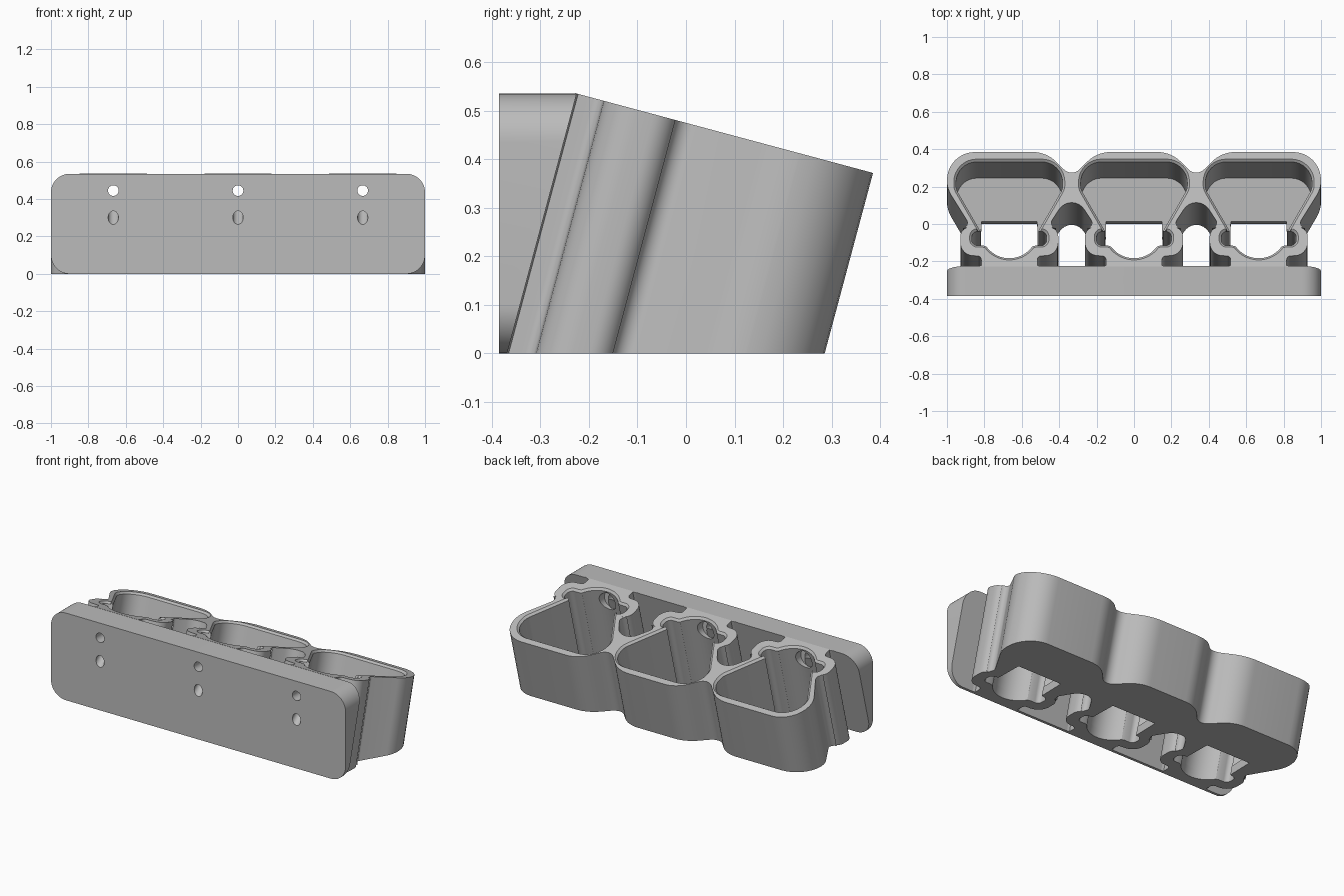
import bpy, bmesh, math
from mathutils import Vector, Matrix

if "Cube" in bpy.data.objects:
    bpy.data.objects.remove(bpy.data.objects["Cube"])

TILT = math.radians(15)
C, S, T = math.cos(TILT), math.sin(TILT), math.tan(TILT)
Y0, H = -0.225, 0.535            # top edge where holder meets plate
PITCH = 2 / 3
CELLS = (-PITCH, 0, PITCH)

grey = bpy.data.materials.new("Grey plastic")
grey.use_nodes = True
grey.diffuse_color = (0.5, 0.5, 0.5, 1)
grey.node_tree.nodes["Principled BSDF"].inputs["Base Color"].default_value = (0.5, 0.5, 0.5, 1)


def rounded(corners, steps=8):
    """Polygon of (x, y, radius) corners with filleted corners."""
    out = []
    n = len(corners)
    for i, (x, y, r) in enumerate(corners):
        p = Vector((x, y))
        if r == 0:
            out.append(p)
            continue
        a = (Vector(corners[i - 1][:2]) - p).normalized()
        b = (Vector(corners[(i + 1) % n][:2]) - p).normalized()
        half = a.angle(b) / 2
        centre = p + (a + b).normalized() * (r / math.sin(half))
        start = p + a * (r / math.tan(half)) - centre
        end = p + b * (r / math.tan(half)) - centre
        turn = math.atan2(start.x * end.y - start.y * end.x, start.dot(end))
        for k in range(steps + 1):
            t = turn * k / steps
            out.append(centre + Matrix.Rotation(t, 2) @ start)
    return out


def offset(pts, d):
    """Grow (d > 0) or shrink a polygon along its corner normals."""
    n = len(pts)
    area = sum(pts[i - 1].x * pts[i].y - pts[i].x * pts[i - 1].y for i in range(n))
    sign = 1 if area > 0 else -1
    out = []
    for i in range(n):
        t = pts[(i + 1) % n] - pts[i - 1]
        out.append(pts[i] + Vector((t.y, -t.x)).normalized() * d * sign)
    return out


def at_top(pts, x, u=0):
    """Plan outline placed on the tilted top plane, raised by u along the axis."""
    return [Vector((p.x + x, p.y + u * S, H - (p.y - Y0) * T + u * C)) for p in pts]


def at_level(pts, x, z):
    """Plan outline slid down the tilted axis to a horizontal level."""
    return [Vector((p.x + x, p.y + (z - H + (p.y - Y0) * T) * T, z)) for p in pts]


def loft(name, stacks):
    bm = bmesh.new()
    for rings in stacks:
        vs = [[bm.verts.new(p) for p in ring] for ring in rings]
        n = len(vs[0])
        bm.faces.new(vs[0])
        bm.faces.new(vs[-1])
        for lo, hi in zip(vs, vs[1:]):
            for i in range(n):
                bm.faces.new((lo[i - 1], lo[i], hi[i], hi[i - 1]))
    bmesh.ops.recalc_face_normals(bm, faces=bm.faces)
    me = bpy.data.meshes.new(name)
    bm.to_mesh(me)
    bm.free()
    me.materials.append(grey)
    ob = bpy.data.objects.new(name, me)
    bpy.context.collection.objects.link(ob)
    return ob


def drill(name, z, y, length, radius, pitch=0):
    """One round cutter per cell, starting at (y, z) and rising by pitch."""
    d = Vector((0, math.cos(pitch), math.sin(pitch)))
    up = Vector((0, -d.z, d.y))
    stacks = []
    for x in CELLS:
        ring = [Vector((x, y, z)) + radius * (Vector((math.cos(a), 0, 0)) + up * math.sin(a))
                for a in (math.tau * k / 32 for k in range(32))]
        stacks.append([ring, [p + d * length for p in ring]])
    return loft(name, stacks)


def cut(target, cutter):
    cutter.hide_render = True
    bpy.context.view_layer.objects.active = target
    mod = target.modifiers.new("cut", 'BOOLEAN')
    mod.operation = 'DIFFERENCE'
    mod.solver = 'EXACT'
    mod.object = cutter
    bpy.ops.object.modifier_apply(modifier=mod.name)


# Wedge-shaped mounting plate with rounded corners
face = rounded([(-1, 0, .1), (1, 0, .1), (1, H, .1), (-1, H, .1)], 12)
plate = loft("mounting_plate", [[
    [Vector((p.x, -0.385, p.y)) for p in face],
    [Vector((p.x, Y0 + (p.y - H) * T, p.y)) for p in face]]])

# Row of three tilted cups: neck side first, then the scalloped back
neck = [(.18, -.228, 0), (.15, -.222, 0), (.15, -.172, .02), (.262, -.165, .07),
        (.262, -.025, .05), (.205, -.015, .03)]
outline = []
for cx in CELLS:
    outline += [(cx - x, y, r) for x, y, r in reversed(neck)]
    outline += [(cx + x, y, r) for x, y, r in neck]
    if cx < PITCH:
        outline.append((cx + PITCH / 2, .18, .08))
outline += [(1, .19, .15), (1, .385, .15)]
for vx in (PITCH / 2, -PITCH / 2):
    outline += [(vx + .135, .385, .18), (vx, .25, .06), (vx - .135, .385, .18)]
outline += [(-1, .385, .15), (-1, .19, .15)]
outer = rounded(outline)
holder = loft("cup_row", [[at_level(outer, 0, 0), at_top(outer, 0)]])

# Pocket outline: round nose, two side grooves, wide rounded back
nose = [(.152 * math.sin(a), -.028 - .152 * math.cos(a), 0)
        for a in (math.radians(6 * k) for k in range(10))]
groove = [(.14, -.112, 0), (.2, -.112, .03), (.2, -.04, .03), (.155, -.035, 0)]
back = [(.285, .19, .08), (.285, .335, .11)]


def mirrored(half):
    return rounded(half + [(-x, y, r) for x, y, r in reversed(half) if x > 0])


pocket = mirrored(nose + groove + back)
wide = offset(pocket, .012)
pockets = loft("pocket_cutter", [
    [at_level(pocket, x, .05), at_top(pocket, x, -.012), at_top(wide, x), at_top(wide, x, .05)]
    for x in CELLS])

# Opening through the floor
slot = offset(mirrored(nose + groove + [(.15, .12, 0)]), -.002)
slots = loft("floor_cutter", [[at_level(slot, x, -.1), at_level(slot, x, .06)] for x in CELLS])

# Screw holes, head recesses and slanted lower holes
screws = drill("screw_cutter", .445, -.5, .5, .0285)
heads = drill("head_cutter", .445, -.24, .2, .055)
angle = math.radians(40)
lower = drill("lower_cutter", .3 - .1 * math.sin(angle), -.385 - .1 * math.cos(angle), .4, .0275, angle)

for cutter in (pockets, slots, screws, heads, lower):
    cut(holder, cutter)
for cutter in (screws, lower):
    cut(plate, cutter)
for cutter in (pockets, slots, screws, heads, lower):
    bpy.data.objects.remove(cutter)

for ob in (plate, holder):
    bpy.ops.object.select_all(action='DESELECT')
    ob.select_set(True)
    bpy.context.view_layer.objects.active = ob
    bpy.ops.object.shade_smooth_by_angle(angle=math.radians(30))
